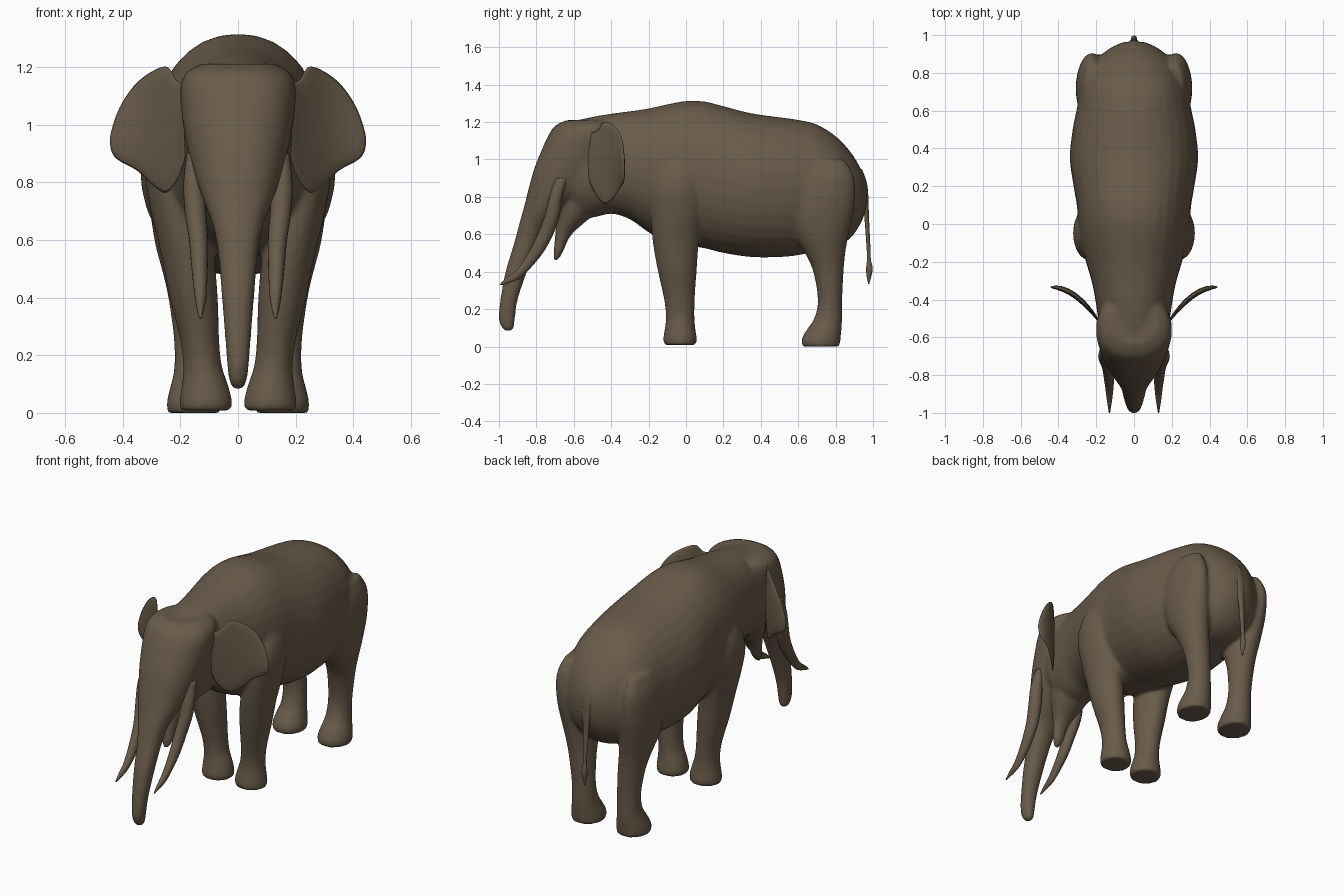
import bpy, bmesh, math

hide = bpy.data.materials.new("brown hide")
hide.diffuse_color = (0.140, 0.105, 0.068, 1)


def spline(pts, steps, closed=False):
    """Catmull-Rom interpolation through tuples of any length."""
    n, out = len(pts), []
    for i in range(n if closed else n - 1):
        if closed:
            q = [pts[(i + k) % n] for k in (-1, 0, 1, 2)]
        else:
            q = [pts[min(max(i + k, 0), n - 1)] for k in (-1, 0, 1, 2)]
        for s in range(steps):
            t = s / steps
            out.append([0.5 * (2 * b + (c - a) * t + (2 * a - 5 * b + 4 * c - d) * t * t
                               + (3 * b - a - 3 * c + d) * t ** 3) for a, b, c, d in zip(*q)])
    return out if closed else out + [list(pts[-1])]


def loft(bm, stations, axis="z", side=1, power=2.0, sides=32):
    """Rings along an axis; station = (position, low, high, x_low, x_high)."""
    rings = []
    for p, lo, hi, x0, x1 in spline(stations, 4):
        ring = []
        for k in range(sides):
            a = 2 * math.pi * k / sides
            c, s = math.cos(a), math.sin(a)
            c = math.copysign(abs(c) ** (2 / power), c)
            s = math.copysign(abs(s) ** (2 / power), s)
            x = side * ((x0 + x1) / 2 + c * (x1 - x0) / 2)
            v = (lo + hi) / 2 + s * (hi - lo) / 2
            ring.append(bm.verts.new((x, v, p) if axis == "z" else (x, p, v)))
        rings.append(ring)
    for a, b in zip(rings, rings[1:]):
        for k in range(sides):
            j = (k + 1) % sides
            bm.faces.new((a[k], a[j], b[j], b[k]))
    bm.faces.new(rings[0])
    bm.faces.new(rings[-1])


def finish(bm, name):
    bmesh.ops.recalc_face_normals(bm, faces=bm.faces)
    for f in bm.faces:
        f.smooth = True
    me = bpy.data.meshes.new(name)
    bm.to_mesh(me)
    bm.free()
    me.materials.append(hide)
    ob = bpy.data.objects.new(name, me)
    bpy.context.collection.objects.link(ob)
    return ob


def even(rows):
    """Expand (position, low, high, half_width) to symmetric stations."""
    return [(p, lo, hi, -w, w) for p, lo, hi, w in rows]


# Torso and neck: position along y, belly, back, half width
torso = even([
    (-.66, .85, 1.13, .12), (-.60, .71, 1.20, .17), (-.50, .69, 1.228, .19),
    (-.40, .71, 1.245, .205), (-.30, .68, 1.258, .225), (-.20, .61, 1.273, .255),
    (-.10, .56, 1.295, .28), (0, .54, 1.313, .295), (.10, .525, 1.31, .303),
    (.20, .50, 1.285, .32), (.35, .478, 1.247, .34), (.50, .478, 1.226, .325),
    (.60, .488, 1.212, .305), (.70, .51, 1.187, .285), (.80, .53, 1.125, .25),
    (.88, .58, 1.04, .19), (.935, .66, .95, .12), (.965, .74, .88, .05)])

# Head flowing into the trunk: height, front, back, half width
head = even([
    (.082, -.965, -.935, .014), (.10, -.985, -.92, .027), (.15, -1.002, -.914, .036),
    (.25, -.993, -.90, .044), (.40, -.965, -.85, .056), (.55, -.92, -.79, .069),
    (.65, -.893, -.74, .088), (.75, -.865, -.63, .125), (.85, -.84, -.50, .16),
    (.95, -.812, -.42, .183), (1.05, -.772, -.38, .197), (1.13, -.735, -.37, .20),
    (1.18, -.70, -.37, .18), (1.21, -.64, -.40, .13)])

# Lower jaw with pointed lip
jaw = even([
    (.46, -.708, -.685, .015), (.50, -.708, -.66, .035), (.60, -.70, -.61, .052),
    (.70, -.69, -.50, .10), (.80, -.67, -.42, .135), (.88, -.66, -.42, .14)])

# Legs: height, front, back, inner, outer
front_leg = [
    (.008, -.117, .053, .025, .20), (.04, -.122, .058, .02, .203), (.10, -.113, .05, .035, .195),
    (.16, -.108, .045, .055, .19), (.25, -.117, .047, .065, .20), (.40, -.15, .057, .07, .237),
    (.55, -.177, .068, .085, .267), (.70, -.19, .085, .12, .303), (.82, -.19, .09, .16, .322),
    (.92, -.16, .07, .18, .315), (1.0, -.12, .04, .20, .285)]
rear_leg = [
    (0, .618, .824, .06, .245), (.04, .618, .826, .058, .247), (.09, .645, .832, .07, .235),
    (.15, .685, .835, .08, .222), (.25, .705, .835, .085, .222), (.40, .68, .843, .09, .242),
    (.50, .635, .852, .095, .265), (.60, .58, .87, .10, .29), (.75, .53, .90, .12, .308),
    (.90, .55, .90, .15, .30), (1.0, .60, .85, .17, .26)]

# Body: all of the above fused into one smooth skin
bm = bmesh.new()
loft(bm, torso, axis="y", power=2.15)
loft(bm, head, power=2.2)
loft(bm, jaw)
for side in (1, -1):
    loft(bm, front_leg, side=side)
    loft(bm, rear_leg, side=side)
body = finish(bm, "body")
fuse = body.modifiers.new("fuse", "REMESH")
fuse.mode = "VOXEL"
fuse.voxel_size = 0.011
fuse.use_smooth_shade = True
soften = body.modifiers.new("soften", "SMOOTH")
soften.factor = 0.5
soften.iterations = 9

# Tusks and ears, one per side
tusk = [(z, a, b, x - w, x + w) for z, a, b, x, w in [
    (.328, -1.0, -.985, .13, .004), (.36, -.968, -.895, .13, .013), (.41, -.905, -.84, .13, .021),
    (.50, -.843, -.765, .133, .028), (.60, -.793, -.71, .137, .033), (.70, -.755, -.675, .148, .037),
    (.80, -.73, -.66, .153, .036), (.90, -.70, -.63, .15, .028)]]
ear_outline = [
    (.17, 1.12), (.215, 1.155), (.245, 1.20), (.30, 1.183), (.36, 1.135), (.41, 1.06),
    (.44, .975), (.442, .92), (.42, .88), (.35, .84), (.285, .78), (.245, .765),
    (.205, .82), (.18, .90), (.165, 1.0)]


def ear_y(x):
    return -.334 - .16 * ((.44 - x) / .24) ** 2


def make_ear(name, side):
    bm = bmesh.new()
    outline = spline(ear_outline, 4, closed=True)
    cx, cz, n = .28, .98, len(outline)
    rim = None
    for face in (-1, 1):
        previous = None
        for r in (1, .95, .8, .6, .4, .2):
            if r == 1 and rim:
                ring = rim
            else:
                ring = []
                for x, z in outline:
                    px, pz = cx + (x - cx) * r, cz + (z - cz) * r
                    t = .018 * math.sqrt(1 - r * r)
                    ring.append(bm.verts.new((side * px, ear_y(px) + face * t, pz)))
                rim = rim or ring
            if previous:
                for k in range(n):
                    j = (k + 1) % n
                    bm.faces.new((previous[k], previous[j], ring[j], ring[k]))
            previous = ring
        bm.faces.new(previous)
    finish(bm, name)


for side, word in ((1, "left"), (-1, "right")):
    bm = bmesh.new()
    loft(bm, tusk, side=side, sides=20)
    finish(bm, word + "_tusk")
    make_ear(word + "_ear", side)

# Tail: flat and tapering, with a small tuft
bm = bmesh.new()
loft(bm, even([
    (.335, .974, .980, .003), (.38, .965, .992, .012), (.42, .963, .998, .016),
    (.47, .968, .988, .011), (.55, .964, .985, .014), (.70, .953, .978, .021),
    (.80, .943, .975, .029), (.88, .92, .966, .036), (.95, .89, .94, .03)]), sides=16)
finish(bm, "tail")
